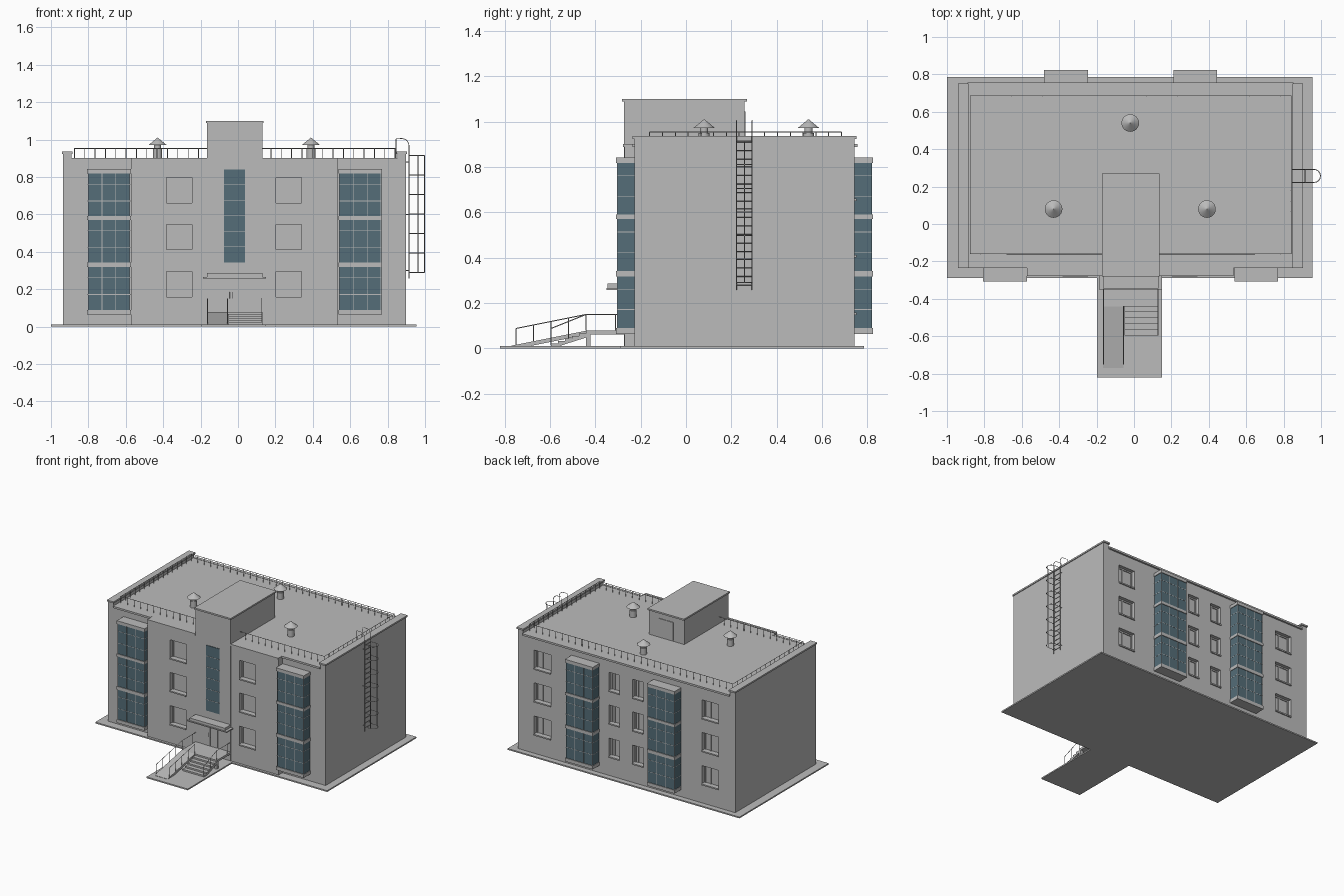
import bpy, bmesh, math
from mathutils import Vector

if "Cube" in bpy.data.objects:
    bpy.data.objects.remove(bpy.data.objects["Cube"])


def material(name, rgb):
    m = bpy.data.materials.new(name)
    m.use_nodes = True
    m.diffuse_color = (*rgb, 1)
    m.node_tree.nodes["Principled BSDF"].inputs["Base Color"].default_value = (*rgb, 1)
    return m


GREY = material("plain grey", (0.5, 0.5, 0.5))
GLASS = material("teal glass", (0.09, 0.155, 0.19))


def finish(name, bm, mat):
    bmesh.ops.recalc_face_normals(bm, faces=bm.faces)
    me = bpy.data.meshes.new(name)
    bm.to_mesh(me)
    bm.free()
    me.materials.append(mat)
    ob = bpy.data.objects.new(name, me)
    bpy.context.collection.objects.link(ob)
    return ob


def boxes(name, items, mat=GREY):
    """Each item is x0, x1, y0, y1, z0, z1."""
    bm = bmesh.new()
    for x0, x1, y0, y1, z0, z1 in items:
        lo, hi = Vector((x0, y0, z0)), Vector((x1, y1, z1))
        size, mid = hi - lo, (lo + hi) / 2
        for v in bmesh.ops.create_cube(bm, size=1)["verts"]:
            v.co = v.co * size + mid
    return finish(name, bm, mat)


def prism(name, pts, a, b, axis="z"):
    """Extrude an outline (xy along z, or yz along x) from a to b."""
    bm = bmesh.new()
    place = (lambda p: (p[0], p[1], a)) if axis == "z" else (lambda p: (a, p[0], p[1]))
    face = bm.faces.new([bm.verts.new(place(p)) for p in pts])
    out = bmesh.ops.extrude_face_region(bm, geom=[face])["geom"]
    step = Vector((0, 0, b - a)) if axis == "z" else Vector((b - a, 0, 0))
    bmesh.ops.translate(bm, vec=step, verts=[v for v in out if isinstance(v, bmesh.types.BMVert)])
    return finish(name, bm, GREY)


def rods(name, paths, r=0.0022):
    """Thin metal bars along poly lines."""
    cu = bpy.data.curves.new(name, "CURVE")
    cu.dimensions = "3D"
    cu.bevel_depth, cu.bevel_resolution, cu.use_fill_caps = r, 0, True
    for path in paths:
        sp = cu.splines.new("POLY")
        sp.points.add(len(path) - 1)
        for p, co in zip(sp.points, path):
            p.co = (*co, 1)
    cu.materials.append(GREY)
    ob = bpy.data.objects.new(name, cu)
    bpy.context.collection.objects.link(ob)
    return ob


def spread(a, b, n):
    return [a + (b - a) * i / n for i in range(n + 1)]


# Main dimensions
L, R, F, B, ROOF = -0.936, 0.898, -0.227, 0.743, 0.9
CL, CR, CF = -0.572, 0.533, -0.272
TL, TR = -0.166, 0.13

# Paved base and building body
prism("base_slab", [(-1, -0.29), (-0.197, -0.29), (-0.197, -0.82), (0.15, -0.82),
                    (0.15, -0.29), (0.955, -0.29), (0.955, 0.785), (-1, 0.785)], 0, 0.01)
body = prism("building_body", [(L, F), (CL, F), (CL, CF), (CR, CF), (CR, F), (R, F), (R, B), (L, B)],
             0.01, ROOF)

# Window openings: centre x, half width, wall y, outward direction
columns = [(-0.313, 0.068, CF, -1), (0.272, 0.068, CF, -1),
           (0.69, 0.07, B, 1), (-0.726, 0.07, B, 1),
           (0.084, 0.045, B, 1), (-0.115, 0.045, B, 1)]
cuts, sills, frames = [], [], []
for x, w, y, d in columns:
    for z in (0.15, 0.403, 0.652):
        top = z + 0.144
        cuts.append((x - w, x + w, *sorted((y - d * 0.032, y + d * 0.02)), z, top))
        sills.append((x - w, x + w, *sorted((y - d * 0.032, y + d * 0.008)), z - 0.002, z + 0.008))
        pane = sorted((y - d * 0.034, y - d * 0.026))
        for a in (x - w, x + w - 0.01):
            frames.append((a, a + 0.01, *pane, z, top))
        frames.append((x - w, x + w, *pane, top - 0.01, top))
        if d > 0:
            frames.append((x + 0.012, x + 0.02, *pane, z, top))
cutter = boxes("window_cutter", cuts)
cutter.hide_render = True
mod = body.modifiers.new("openings", "BOOLEAN")
mod.operation, mod.solver, mod.object = "DIFFERENCE", "EXACT", cutter
bpy.context.view_layer.objects.active = body
bpy.ops.object.modifier_apply(modifier=mod.name)
bpy.data.objects.remove(cutter)
boxes("window_sills", sills)
boxes("window_frames", frames)

# Side parapets, their caps and the eave trim
boxes("side_parapets", [(L, L + 0.045, F, B, ROOF, 0.926), (R - 0.045, R, F, B, ROOF, 0.926)])
boxes("parapet_caps", [(x - 0.028, x + 0.028, F - 0.008, B + 0.009, 0.924, 0.936)
                       for x in (L + 0.0225, R - 0.0225)])
boxes("eave_trim", [(L + 0.045, R - 0.045, B - 0.01, B + 0.014, 0.888, 0.902),
                    (L + 0.045, CL, F - 0.008, F + 0.01, 0.888, 0.902),
                    (CR, R - 0.045, F - 0.008, F + 0.01, 0.888, 0.902),
                    (CL, TL, CF - 0.006, CF + 0.01, 0.888, 0.902),
                    (TR, CR, CF - 0.006, CF + 0.01, 0.888, 0.902)])

# Stair tower with roof door and tall front glazing
boxes("stair_tower", [(TL, TR, CF - 0.002, 0.257, 0.01, 1.09)])
boxes("tower_cap", [(TL - 0.006, TR + 0.006, CF - 0.01, 0.27, 1.088, 1.1)])
boxes("roof_door", [(-0.075, -0.017, 0.25, 0.262, 0.91, 1.045), (-0.013, 0.045, 0.25, 0.262, 0.91, 1.045)])
boxes("tower_glazing", [(-0.075, 0.037, CF - 0.006, CF, 0.342, 0.84)], GLASS)
boxes("tower_glazing_bars", [(-0.075, 0.037, CF - 0.0075, CF, z, z + 0.003)
                             for z in spread(0.342, 0.84, 6)[1:-1]])

# Glazed balcony stacks
levels = [(0.064, 0.09), (0.318, 0.342), (0.57, 0.59), (0.818, 0.842)]
slabs, panes, bars = [], [], []
for x, y, d in [(-0.69, F, -1), (0.653, F, -1), (-0.363, B, 1), (0.327, B, 1)]:
    w = 0.117
    side = lambda out: sorted((y - d * 0.005, y + d * out))
    slabs += [(x - w, x + w, *side(0.081), a, b) for a, b in levels]
    panes.append((x - w + 0.004, x + w - 0.004, *side(0.076), 0.07, 0.83))
    for (_, lo), (hi, _) in zip(levels, levels[1:]):
        bars += [(x - w + 0.003, x + w - 0.003, *side(0.077), z, z + 0.003)
                 for z in (lo + 0.08, lo + 0.17)]
        bars += [(m - 0.0015, m + 0.0015, *side(0.077), lo, hi)
                 for m in spread(x - w + 0.006, x + w - 0.006, 3)]
boxes("balcony_slabs", slabs)
boxes("balcony_glass", panes, GLASS)
boxes("balcony_glazing_bars", bars)

# Roof vents: pipe, collar and conical hood
for i, (x, y) in enumerate([(-0.43, 0.08), (0.39, 0.08), (-0.02, 0.54)]):
    bm = bmesh.new()
    for r0, r1, z0, z1 in [(0.024, 0.024, 0.9, 0.95), (0.018, 0.018, 0.95, 0.975), (0.047, 0.001, 0.972, 1.01)]:
        new = bmesh.ops.create_cone(bm, cap_ends=True, segments=24, radius1=r0, radius2=r1, depth=z1 - z0)
        bmesh.ops.translate(bm, vec=(x, y, (z0 + z1) / 2), verts=new["verts"])
    vent = finish(f"roof_vent_{i + 1}", bm, GREY)
    bpy.ops.object.select_all(action="DESELECT")
    vent.select_set(True)
    bpy.context.view_layer.objects.active = vent
    bpy.ops.object.shade_smooth_by_angle()

# Roof railing, broken by the tower
x0, x1, y0, y1, rail = -0.875, 0.84, -0.16, 0.685, 0.953
paths = [[(TL, y0, rail), (x0, y0, rail), (x0, y1, rail), (x1, y1, rail), (x1, y0, rail), (TR, y0, rail)]]
posts = [(x, y) for x in spread(x0, x1, 31) for y in (y0, y1) if y > 0 or not TL < x < TR]
posts += [(x, y) for y in spread(y0, y1, 15)[1:-1] for x in (x0, x1)]
rods("roof_railing", paths + [[(x, y, ROOF), (x, y, rail)] for x, y in posts])

# Caged wall ladder
ya, yb, xl = 0.222, 0.292, 0.914
bend = [(0.877 + 0.037 * math.cos(t), 0.968 + 0.037 * math.sin(t)) for t in spread(0, math.pi / 2, 5)]
ladder = [[(xl, y, 0.257)] + [(x, y, z) for x, z in bend] + [(0.845, y, 1.005), (0.845, y, ROOF)]
          for y in (ya, yb)]
ladder += [[(xl, ya, z), (xl, yb, z)] for z in spread(0.28, 0.91, 17)]
ladder += [[(R, y, z), (xl, y, z)] for y in (ya, yb) for z in (0.3, 0.6, 0.88)]
rods("wall_ladder", ladder)
mid, rad = (ya + yb) / 2, (yb - ya) / 2
hoop = [(0.962 + rad * math.cos(t), mid + rad * math.sin(t)) for t in spread(-math.pi / 2, math.pi / 2, 8)]
hoop = [(xl, ya)] + hoop + [(xl, yb)]
cage = [[(x, y, z) for x, y in hoop] for z in spread(0.29, 0.914, 6)]
cage += [[(x, y, 0.29), (x, y, 0.914)] for x, y in (hoop[1], hoop[5], hoop[-2])]
rods("ladder_cage", cage)

# Entrance canopy and double door
boxes("entrance_canopy", [(TL, TR, -0.345, CF, 0.264, 0.286), (-0.187, 0.15, -0.35, CF, 0.258, 0.266)])
boxes("entrance_door", [(-0.098, -0.04, CF - 0.008, CF, 0.08, 0.24), (-0.034, 0.024, CF - 0.008, CF, 0.08, 0.24)])
rods("door_handles", [[(x, CF - 0.014, 0.15), (x, CF - 0.014, 0.185)] for x in (-0.046, -0.028)])

# Porch, steps and ramp
PY, PZ, mid_x = -0.44, 0.078, -0.052
boxes("porch", [(TL, TR, PY, CF, PZ - 0.016, PZ)]
      + [(x, x + 0.02, PY, PY + 0.02, 0.01, PZ - 0.01) for x in (TL, mid_x, TR - 0.02)])
steps, n = [(PY, PZ - 0.03), (PY, PZ)], 5
for i in range(n):
    z = PZ - (PZ - 0.01) * (i + 1) / (n + 1)
    steps += [(PY - 0.031 * i, z), (PY - 0.031 * (i + 1), z)]
steps += [(PY - 0.031 * n, 0.01), (PY - 0.12, 0.01)]
prism("entrance_steps", steps, mid_x, TR, "x")
prism("entrance_ramp", [(PY, PZ), (-0.77, 0.012), (-0.77, 0.008), (-0.7, 0.008), (PY, PZ - 0.018)],
      TL, mid_x - 0.003, "x")

# Porch, ramp and step handrails
hand = []
for x, end, count in [(TL + 0.003, -0.75, 4), (mid_x - 0.004, -0.75, 4), (TR - 0.003, -0.595, 2)]:
    foot = 0.015
    back = CF if x != mid_x - 0.004 else PY
    hand.append([(x, back, 0.15), (x, PY, 0.15), (x, end, 0.088)])
    hand += [[(x, y, foot + (PZ - foot) * t), (x, y, 0.088 + 0.062 * t)]
             for t, y in zip(spread(0, 1, count), spread(end, PY, count))]
    if back == CF:
        hand.append([(x, -0.31, PZ), (x, -0.31, 0.15)])
rods("entrance_handrails", hand)
